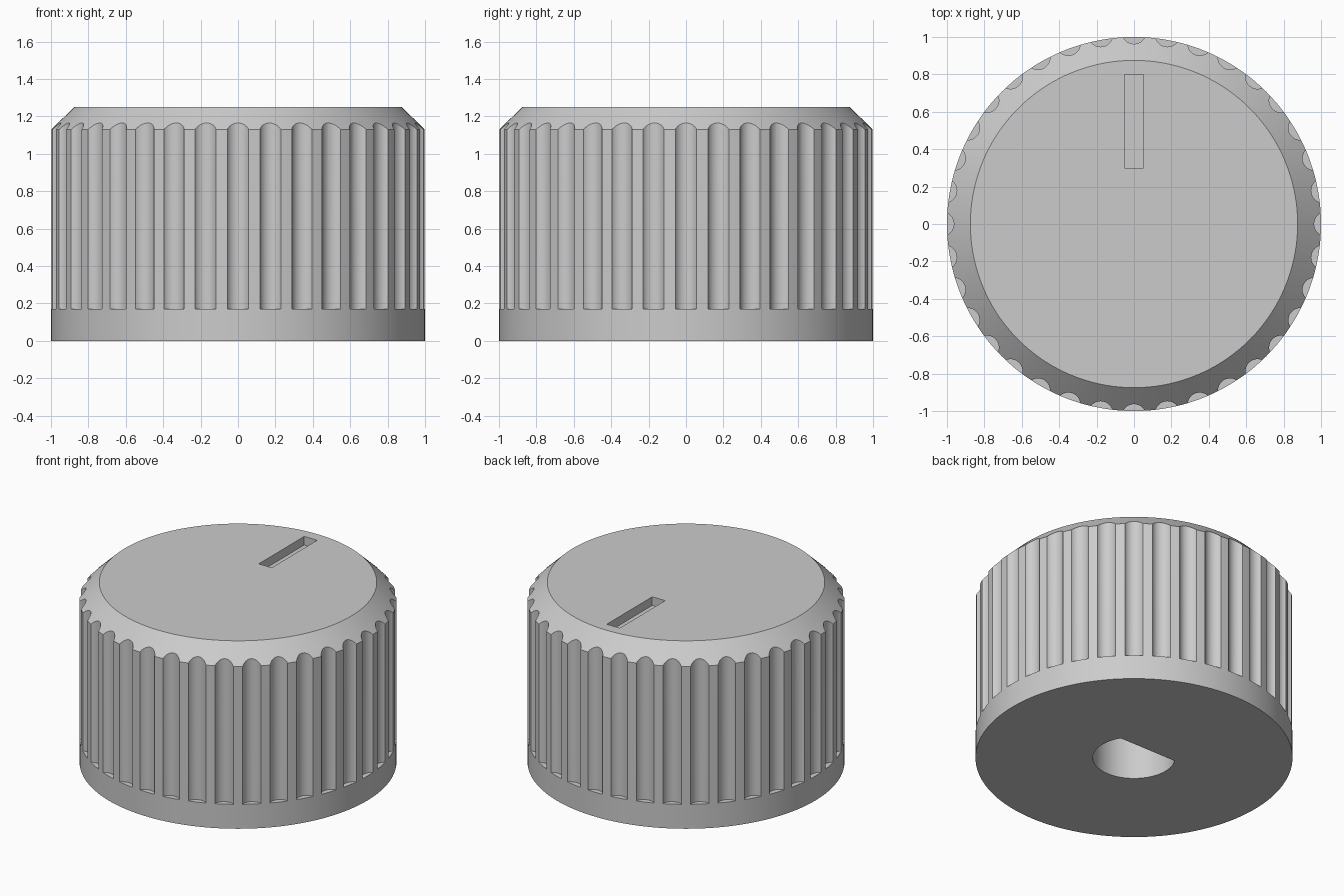
import bpy, bmesh
from math import sin, cos, pi, asin, tau

cube = bpy.data.objects.get("Cube")
if cube:
    bpy.data.objects.remove(cube, do_unlink=True)

FLUTES = 36
HEIGHT = 1.25

grey = bpy.data.materials.new("grey plastic")
grey.use_nodes = True
colour = (0.6, 0.6, 0.6, 1)
grey.diffuse_color = colour
grey.node_tree.nodes["Principled BSDF"].inputs["Base Color"].default_value = colour


def arc(radius, start, end, steps):
    """Points along an arc, both ends included."""
    angles = [start + (end - start) * i / steps for i in range(steps + 1)]
    return [(radius * cos(a), radius * sin(a)) for a in angles]


def prism(bm, outline, z0, z1):
    """Closed upright prism over a counter-clockwise outline."""
    low = [bm.verts.new((x, y, z0)) for x, y in outline]
    high = [bm.verts.new((x, y, z1)) for x, y in outline]
    bm.faces.new(low[::-1])
    bm.faces.new(high)
    for i in range(len(outline)):
        j = (i + 1) % len(outline)
        bm.faces.new((low[i], low[j], high[j], high[i]))
    return high


def make_object(name, bm):
    mesh = bpy.data.meshes.new(name)
    bm.to_mesh(mesh)
    bm.free()
    mesh.materials.append(grey)
    obj = bpy.data.objects.new(name, mesh)
    bpy.context.collection.objects.link(obj)
    return obj


# Knob body: cylinder with a bevelled top rim
bm = bmesh.new()
circle = arc(1, 0, tau, FLUTES * 4)[:-1]
rim = prism(bm, circle, 0, 1.13)
top = next(f for f in bm.faces if all(v in rim for v in f.verts))
inner = bmesh.ops.extrude_face_region(bm, geom=[top])["geom"]
bmesh.ops.delete(bm, geom=[top], context="FACES_ONLY") if top.is_valid else None
for v in inner:
    if isinstance(v, bmesh.types.BMVert):
        v.co = (v.co.x * 0.875, v.co.y * 0.875, HEIGHT)
bmesh.ops.recalc_face_normals(bm, faces=bm.faces)
knob = make_object("knob", bm)

# Cutters: grip flutes, pointer slot and D-shaped shaft hole
bm = bmesh.new()
for i in range(FLUTES):
    a = tau * i / FLUTES
    cx, cy = 1.028 * cos(a), 1.028 * sin(a)
    outline = [(cx + x, cy + y) for x, y in arc(0.065, a, a + tau, 32)[:-1]]
    prism(bm, outline, 0.17, 1.4)
prism(bm, [(-0.05, 0.3), (0.05, 0.3), (0.05, 0.8), (-0.05, 0.8)], HEIGHT - 0.06, 1.4)
flat = asin(0.135 / 0.26)
prism(bm, arc(0.26, pi - flat, tau + flat, 48), -0.1, 0.9)
cutter = make_object("cutter", bm)
cutter.hide_render = True

# Cut the body, then drop the cutter
mod = knob.modifiers.new("cut", "BOOLEAN")
mod.operation = "DIFFERENCE"
mod.solver = "EXACT"
mod.object = cutter
bpy.ops.object.select_all(action="DESELECT")
knob.select_set(True)
bpy.context.view_layer.objects.active = knob
bpy.ops.object.modifier_apply(modifier="cut")
bpy.data.objects.remove(cutter, do_unlink=True)
bpy.ops.object.shade_smooth_by_angle(angle=pi / 6)
